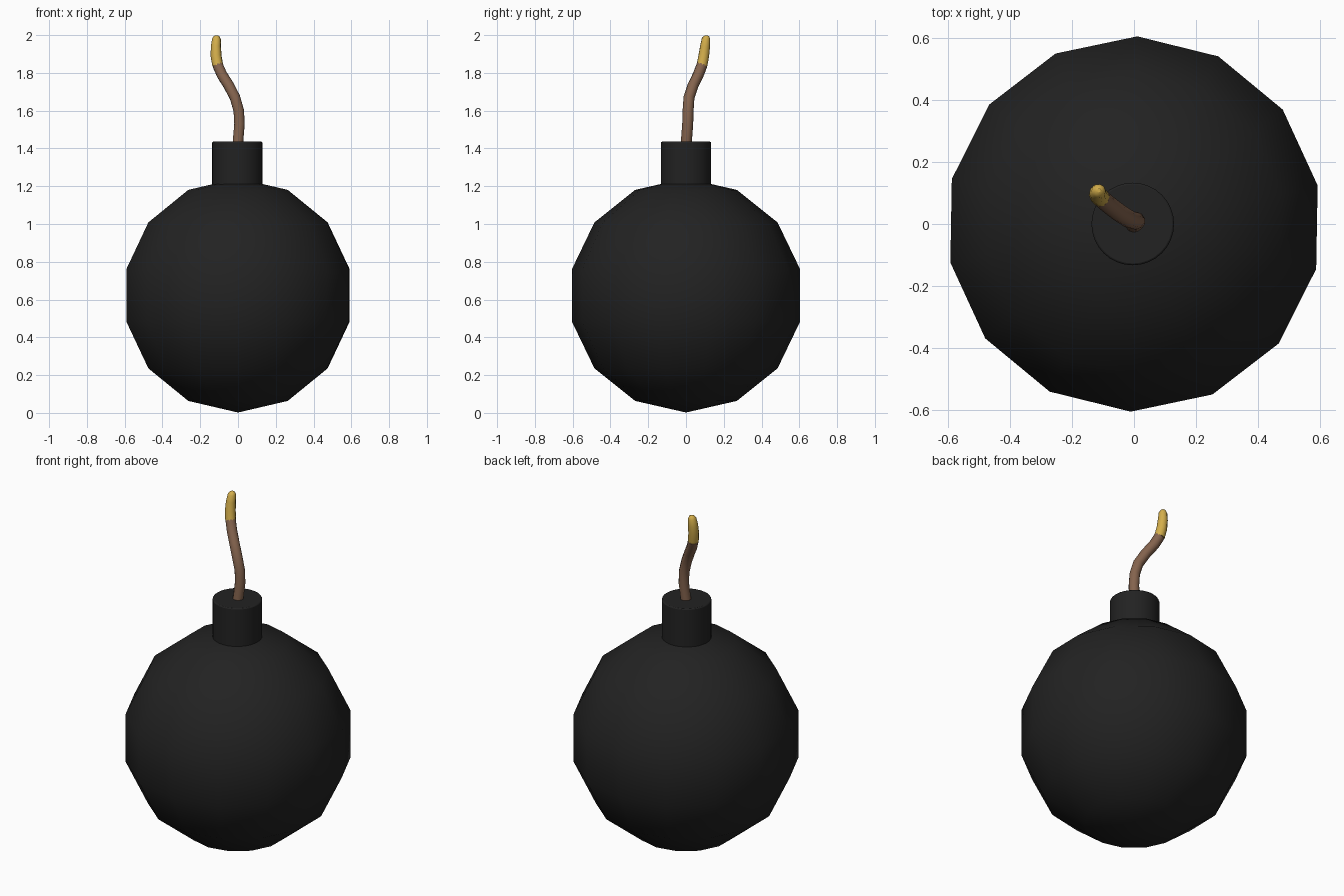
import bpy, math

if "Cube" in bpy.data.objects:
    bpy.data.objects.remove(bpy.data.objects["Cube"])


def material(name, rgb):
    m = bpy.data.materials.new(name)
    m.diffuse_color = (*rgb, 1)
    m.use_nodes = True
    m.node_tree.nodes["Principled BSDF"].inputs["Base Color"].default_value = m.diffuse_color
    return m


black = material("matte black", (0.016, 0.016, 0.016))
brown = material("cord brown", (0.23, 0.125, 0.075))
gold = material("tip gold", (0.65, 0.42, 0.07))

# Low-poly round body, smooth shaded
bpy.ops.mesh.primitive_uv_sphere_add(segments=14, ring_count=7, radius=0.62,
                                     location=(0, 0, 0.622),
                                     rotation=(0, 0, math.radians(-1)))
body = bpy.context.object
body.name = "body"
body.data.materials.append(black)
bpy.ops.object.shade_smooth()

# Neck with a slightly softened rim
bpy.ops.mesh.primitive_cylinder_add(vertices=32, radius=0.133, depth=0.26,
                                    location=(-0.004, 0, 1.306))
neck = bpy.context.object
neck.name = "neck"
neck.data.materials.append(black)
bevel = neck.modifiers.new("rim", "BEVEL")
bevel.width = 0.006
bevel.segments = 2
bpy.ops.object.shade_smooth_by_angle(angle=math.radians(40))


# Fuse pieces: tubes along a path of (x, y, z, radius)
def tube(name, points, mat):
    cu = bpy.data.curves.new(name, "CURVE")
    cu.dimensions = "3D"
    cu.bevel_depth = 1.0
    cu.bevel_resolution = 3
    cu.use_fill_caps = True
    sp = cu.splines.new("POLY")
    sp.points.add(len(points) - 1)
    for p, (x, y, z, r) in zip(sp.points, points):
        p.co = (x, y, z, 1)
        p.radius = r
    sp.use_smooth = True
    ob = bpy.data.objects.new(name, cu)
    bpy.context.collection.objects.link(ob)
    cu.materials.append(mat)
    return ob


R = 0.029
tube("fuse_cord", [(-0.003, 0, 1.40, R), (0.001, 0.003, 1.45, R),
                   (0.008, 0.009, 1.53, R), (0.004, 0.011, 1.60, R),
                   (-0.016, 0.016, 1.67, R), (-0.05, 0.038, 1.735, R),
                   (-0.085, 0.065, 1.79, R), (-0.107, 0.084, 1.84, R)], brown)
tube("fuse_tip", [(-0.107, 0.084, 1.838, R), (-0.116, 0.094, 1.89, R),
                  (-0.117, 0.101, 1.94, 0.027), (-0.114, 0.106, 1.98, 0.023),
                  (-0.113, 0.108, 1.994, 0.015), (-0.113, 0.108, 1.999, 0.006)], gold)
